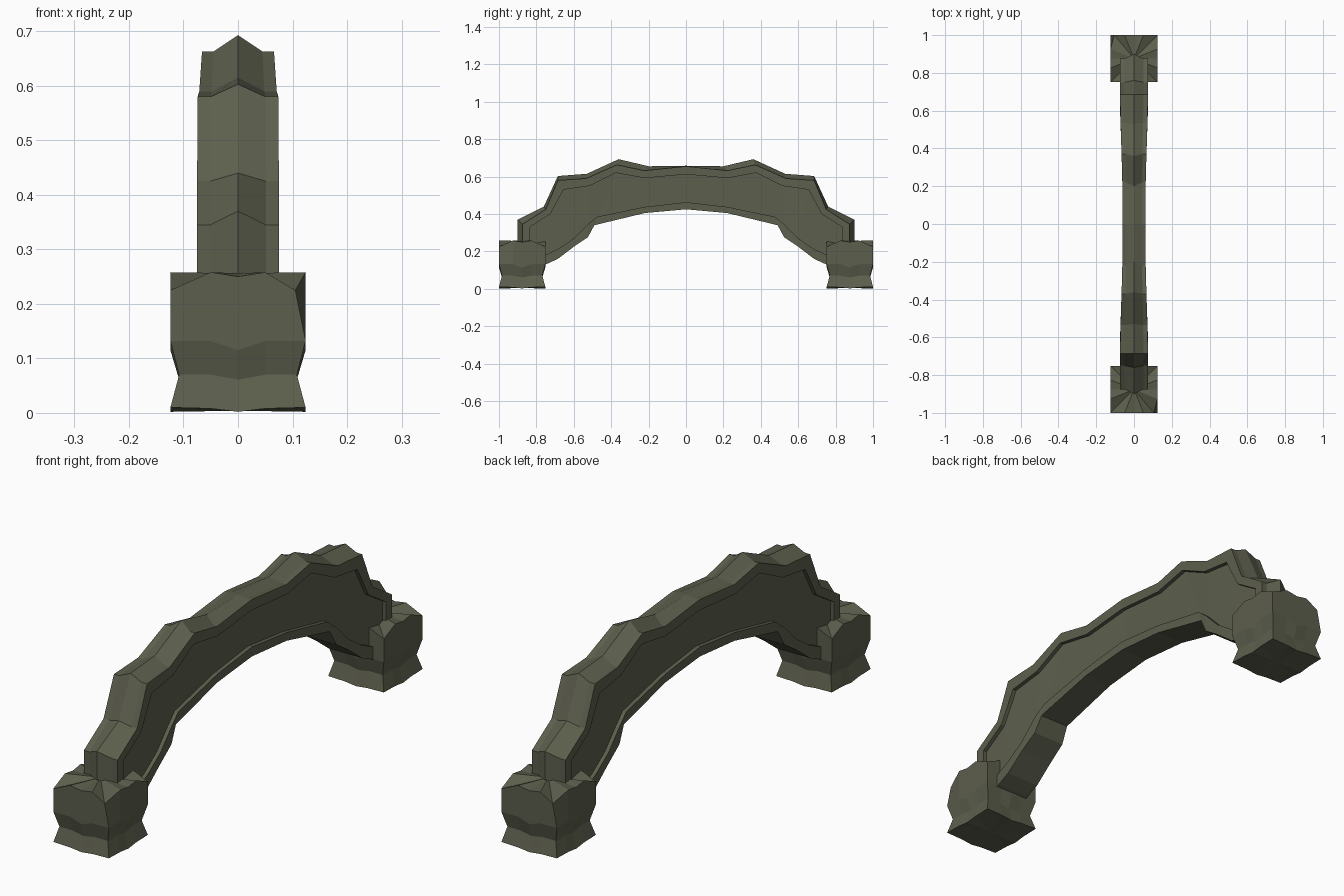
import bpy, bmesh, math
from mathutils import Matrix, Vector

if "Cube" in bpy.data.objects:
    bpy.data.objects.remove(bpy.data.objects["Cube"])

stone = bpy.data.materials.new("mossy_stone")
stone.diffuse_color = (0.108, 0.114, 0.074, 1)
stone.use_nodes = True
stone.node_tree.nodes["Principled BSDF"].inputs["Base Color"].default_value = stone.diffuse_color


def finish(bm, name):
    bmesh.ops.recalc_face_normals(bm, faces=bm.faces)
    me = bpy.data.meshes.new(name)
    bm.to_mesh(me)
    bm.free()
    me.materials.append(stone)
    ob = bpy.data.objects.new(name, me)
    bpy.context.collection.objects.link(ob)
    return ob


def bridge(bm, a, b):
    n = len(a)
    for i in range(n):
        bm.faces.new((a[i], a[(i + 1) % n], b[(i + 1) % n], b[i]))


# Plinth: stacked 16-sided square rings (half size, corner z, quarter z, middle z)
LEVELS = [(0.124, 0.01, 0.008, 0.002), (0.108, 0.07, 0.07, 0.061),
          (0.124, 0.132, 0.132, 0.115), (0.124, 0.225, 0.258, 0.25)]


def plinth(name, angle):
    bm = bmesh.new()
    rings = []
    for k, (h, zc, zq, zm) in enumerate(LEVELS):
        ring = []
        for side in range(4):
            rot = Matrix.Rotation(side * math.pi / 2, 4, 'Z')
            for x, z in ((-h, zc), (-0.05, zq), (0, zm), (0.05, zq)):
                p = rot @ Vector((x, -h, z))
                # one chipped top corner
                if k == 3 and side == 1 and x == -h:
                    p.x -= 0.019
                ring.append(bm.verts.new(p + Vector((0, -0.876, 0))))
        rings.append(ring)
    for a, b in zip(rings, rings[1:]):
        bridge(bm, a, b)
    for ring, z in ((rings[0], 0.004), (rings[-1], 0.256)):
        c = bm.verts.new((0, -0.876, z))
        for i in range(16):
            bm.faces.new((ring[i], ring[(i + 1) % 16], c))
    bmesh.ops.rotate(bm, verts=bm.verts, matrix=Matrix.Rotation(angle, 3, 'Z'))
    finish(bm, name)


plinth("front_plinth", 0)
plinth("back_plinth", math.pi)

# Arch stations: half width, then (y, z) of ridge, outer edge, rim foot, panel foot, underside
STATIONS = [
    (0.075, (-0.90, 0.20), (-0.875, 0.20), (-0.84, 0.20), (-0.80, 0.15), (-0.80, 0.11)),
    (0.075, (-0.90, 0.37), (-0.875, 0.345), (-0.835, 0.33), (-0.755, 0.18), (-0.74, 0.135)),
    (0.075, (-0.76, 0.44), (-0.75, 0.425), (-0.725, 0.40), (-0.68, 0.215), (-0.685, 0.16)),
    (0.074, (-0.685, 0.603), (-0.685, 0.58), (-0.655, 0.53), (-0.60, 0.27), (-0.60, 0.225)),
    (0.071, (-0.53, 0.615), (-0.535, 0.59), (-0.515, 0.55), (-0.525, 0.345), (-0.525, 0.275)),
    (0.066, (-0.36, 0.693), (-0.37, 0.663), (-0.375, 0.62), (-0.475, 0.385), (-0.49, 0.34)),
    (0.062, (-0.20, 0.655), (-0.22, 0.632), (-0.22, 0.592), (-0.22, 0.438), (-0.22, 0.405)),
    (0.061, (0.0, 0.658), (0.0, 0.655), (0.0, 0.612), (0.0, 0.463), (0.0, 0.425)),
]
RECESS = 0.016


def section(bm, w, pts, flip):
    ridge, edge, rim, foot, under = pts
    half = [(0.68 * w, edge), (w, edge), (w, rim), (w - RECESS, rim),
            (w - RECESS, foot), (w, foot), (w, under)]
    loop = [(0, ridge)] + half + [(-x, p) for x, p in reversed(half)]
    return [bm.verts.new((x, p[0] * flip, p[1])) for x, p in loop]


# Arch: loft of all stations, with the second half mirrored
bm = bmesh.new()
loops = [section(bm, s[0], s[1:], 1) for s in STATIONS]
loops += [section(bm, s[0], s[1:], -1) for s in reversed(STATIONS[:-1])]
for a, b in zip(loops, loops[1:]):
    bridge(bm, a, b)
bm.faces.new(loops[0])
bm.faces.new(loops[-1])
finish(bm, "arch")
